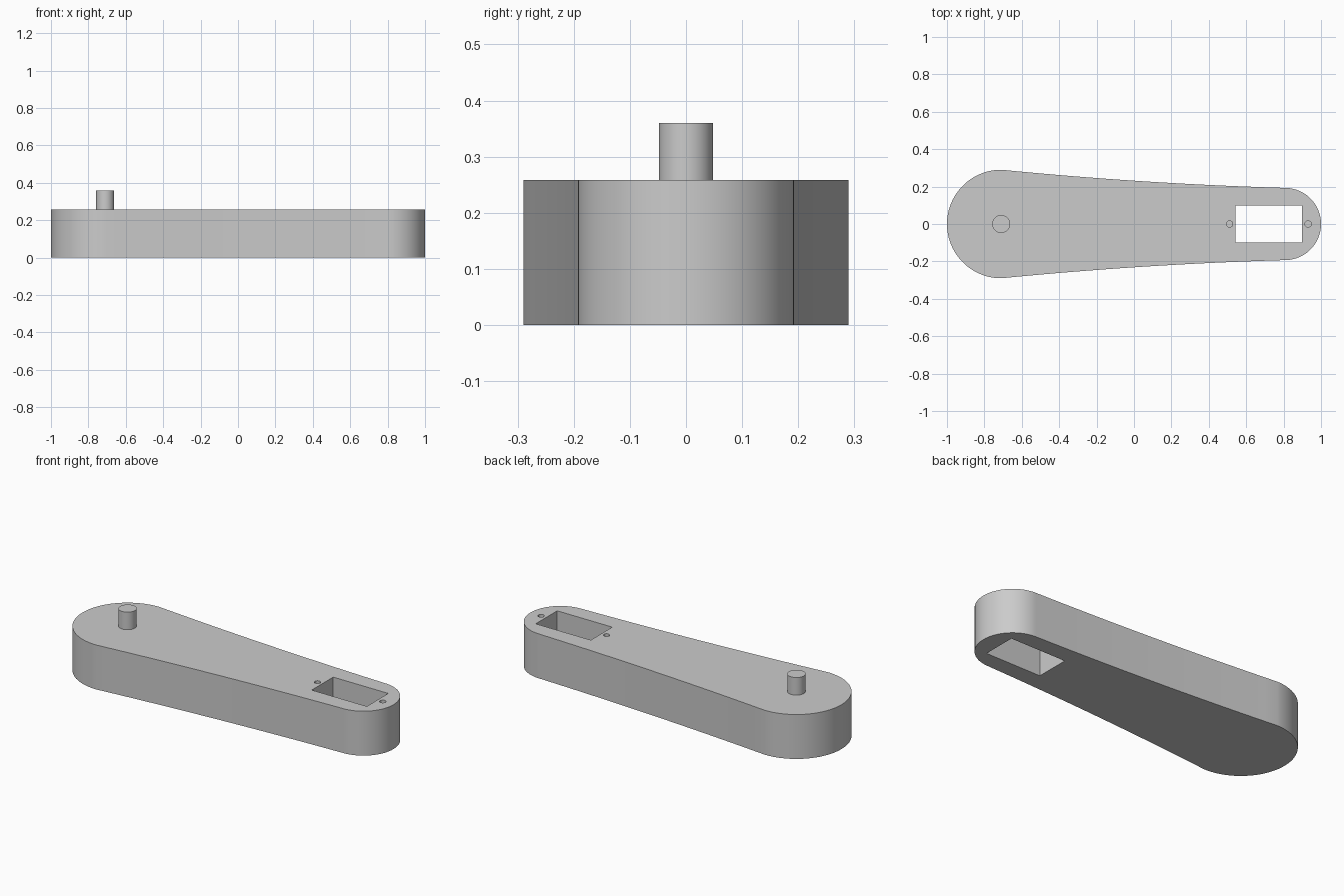
import bpy, bmesh, math
from mathutils import Matrix

cube = bpy.data.objects.get("Cube")
if cube:
    bpy.data.objects.remove(cube, do_unlink=True)

HEIGHT = 0.258
BIG_X, BIG_R = -0.71, 0.29
SMALL_X, SMALL_R = 0.807, 0.193

grey = bpy.data.materials.new("plain grey")
grey.use_nodes = True
grey.diffuse_color = (0.6, 0.6, 0.6, 1)
grey.node_tree.nodes["Principled BSDF"].inputs["Base Color"].default_value = (0.6, 0.6, 0.6, 1)


def make_object(name, bm):
    bmesh.ops.recalc_face_normals(bm, faces=bm.faces)
    mesh = bpy.data.meshes.new(name)
    bm.to_mesh(mesh)
    bm.free()
    mesh.materials.append(grey)
    obj = bpy.data.objects.new(name, mesh)
    bpy.context.collection.objects.link(obj)
    return obj


def select_only(obj):
    bpy.ops.object.select_all(action='DESELECT')
    obj.select_set(True)
    bpy.context.view_layer.objects.active = obj


def add_cylinder(bm, x, radius, bottom, top, sides):
    place = Matrix.Translation((x, 0, (bottom + top) / 2))
    bmesh.ops.create_cone(bm, cap_ends=True, segments=sides, radius1=radius,
                          radius2=radius, depth=top - bottom, matrix=place)


def arc(x, radius, start, steps):
    # Half circle running counter-clockwise from the start angle
    angles = [start + math.pi * i / steps for i in range(steps + 1)]
    return [(x + radius * math.cos(a), radius * math.sin(a)) for a in angles]


def flank(steps):
    # Gently concave edge from the small end to the big end
    points = []
    for i in range(1, steps):
        u = i / steps
        points.append((SMALL_X + (BIG_X - SMALL_X) * u,
                       SMALL_R + (BIG_R - SMALL_R) * (0.46 * u + 0.54 * u * u)))
    return points


# Arm body: tapered outline raised to a flat slab
side = flank(20)
outline = (arc(SMALL_X, SMALL_R, -math.pi / 2, 48) + side
           + arc(BIG_X, BIG_R, math.pi / 2, 48)
           + [(x, -y) for x, y in reversed(side)])
bm = bmesh.new()
base = bm.faces.new([bm.verts.new((x, y, 0)) for x, y in outline])
raised = bmesh.ops.extrude_face_region(bm, geom=[base], use_keep_orig=True)
bmesh.ops.translate(bm, vec=(0, 0, HEIGHT),
                    verts=[v for v in raised["geom"] if isinstance(v, bmesh.types.BMVert)])
body = make_object("arm_body", bm)

# Cutter: through slot and a blind screw hole at each end of it
bm = bmesh.new()
slot = Matrix.Translation((0.72, 0, HEIGHT / 2)) @ Matrix.Diagonal((0.354, 0.197, 0.5, 1))
bmesh.ops.create_cube(bm, size=1, matrix=slot)
for x in (0.511, 0.931):
    add_cylinder(bm, x, 0.017, 0.1, 0.3, 24)
cutter = make_object("slot_cutter", bm)
cutter.hide_render = True

cut = body.modifiers.new("slot and holes", 'BOOLEAN')
cut.operation = 'DIFFERENCE'
cut.solver = 'EXACT'
cut.object = cutter
select_only(body)
bpy.ops.object.modifier_apply(modifier=cut.name)
bpy.data.objects.remove(cutter, do_unlink=True)

# Pivot peg standing on the wide end
bm = bmesh.new()
add_cylinder(bm, BIG_X, 0.048, 0.01, 0.36, 48)
peg = make_object("pivot_peg", bm)

for obj in (body, peg):
    select_only(obj)
    bpy.ops.object.shade_smooth_by_angle(angle=math.radians(30))
